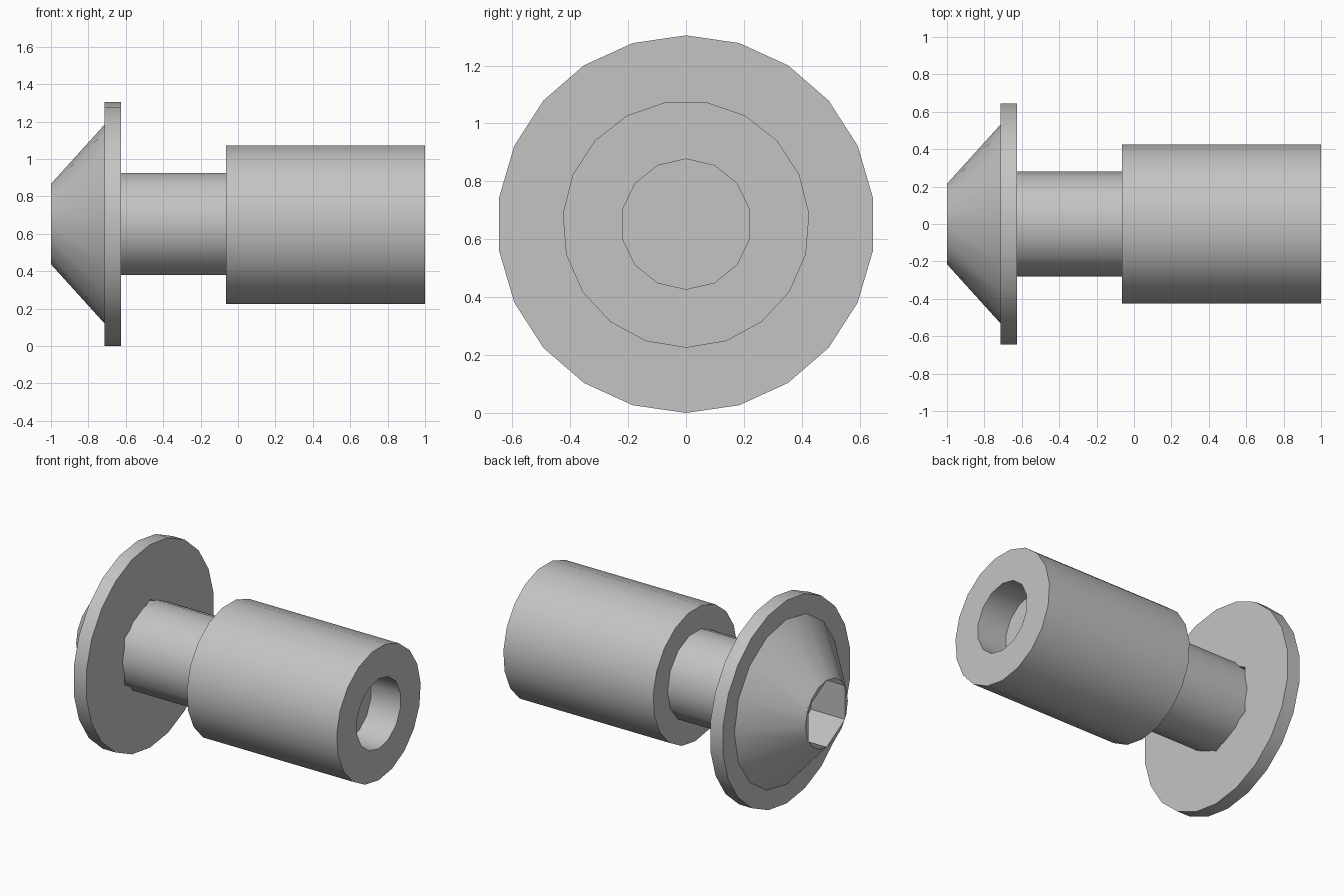
import bpy, bmesh, math

cube = bpy.data.objects.get("Cube")
if cube:
    bpy.data.objects.remove(cube, do_unlink=True)

AXIS_Z = 0.652
UP, DOWN = math.pi / 2, -math.pi / 2

steel = bpy.data.materials.new("grey_steel")
steel.use_nodes = True
GREY = (0.55, 0.55, 0.55, 1)
steel.diffuse_color = GREY
steel.node_tree.nodes["Principled BSDF"].inputs["Base Color"].default_value = GREY


def turned(name, sides, profile, start=UP):
    """Solid of (x, radius) stations about the long axis, first corner at angle start."""
    bm = bmesh.new()
    rings = []
    for x, r in profile:
        angles = [start + math.tau * i / sides for i in range(sides)]
        rings.append([bm.verts.new((x, r * math.cos(a), AXIS_Z + r * math.sin(a)))
                      for a in angles])
    for a, b in zip(rings, rings[1:]):
        for i in range(sides):
            j = (i + 1) % sides
            bm.faces.new((a[i], a[j], b[j], b[i]))
    bm.faces.new(rings[0])
    bm.faces.new(rings[-1])
    bmesh.ops.recalc_face_normals(bm, faces=bm.faces)
    mesh = bpy.data.meshes.new(name)
    bm.to_mesh(mesh)
    bm.free()
    mesh.materials.append(steel)
    obj = bpy.data.objects.new(name, mesh)
    bpy.context.collection.objects.link(obj)
    return obj


def activate(obj):
    bpy.ops.object.select_all(action='DESELECT')
    obj.select_set(True)
    bpy.context.view_layer.objects.active = obj


def cut(obj, cutter):
    cutter.hide_render = True
    mod = obj.modifiers.new("cut", 'BOOLEAN')
    mod.operation, mod.solver, mod.object = 'DIFFERENCE', 'EXACT', cutter
    activate(obj)
    bpy.ops.object.modifier_apply(modifier=mod.name)


# Main parts along the axis
cone = turned("head_cone", 16, [(-1, 0.215), (-0.715, 0.53)])
flange = turned("head_flange", 22, [(-0.715, 0.652), (-0.625, 0.652)])
shaft = turned("shaft", 14, [(-0.72, 0.28), (-0.06, 0.28)], start=0)
sleeve = turned("sleeve", 19, [(-0.065, 0.427), (1, 0.427)], start=DOWN)

# Six-sided tapered bore through the head
bore = turned("bore_cutter", 6, [(-1.01, 0.212), (-0.6, 0.305)])
cut(cone, bore)
cut(flange, bore)

# Blind hole in the sleeve end
pocket = turned("pocket_cutter", 14, [(0.79, 0.225), (1.1, 0.225)])
cut(sleeve, pocket)

for helper in (bore, pocket):
    bpy.data.objects.remove(helper, do_unlink=True)

for part in (cone, flange, shaft, sleeve):
    activate(part)
    bpy.ops.object.shade_smooth_by_angle(angle=math.radians(30))
